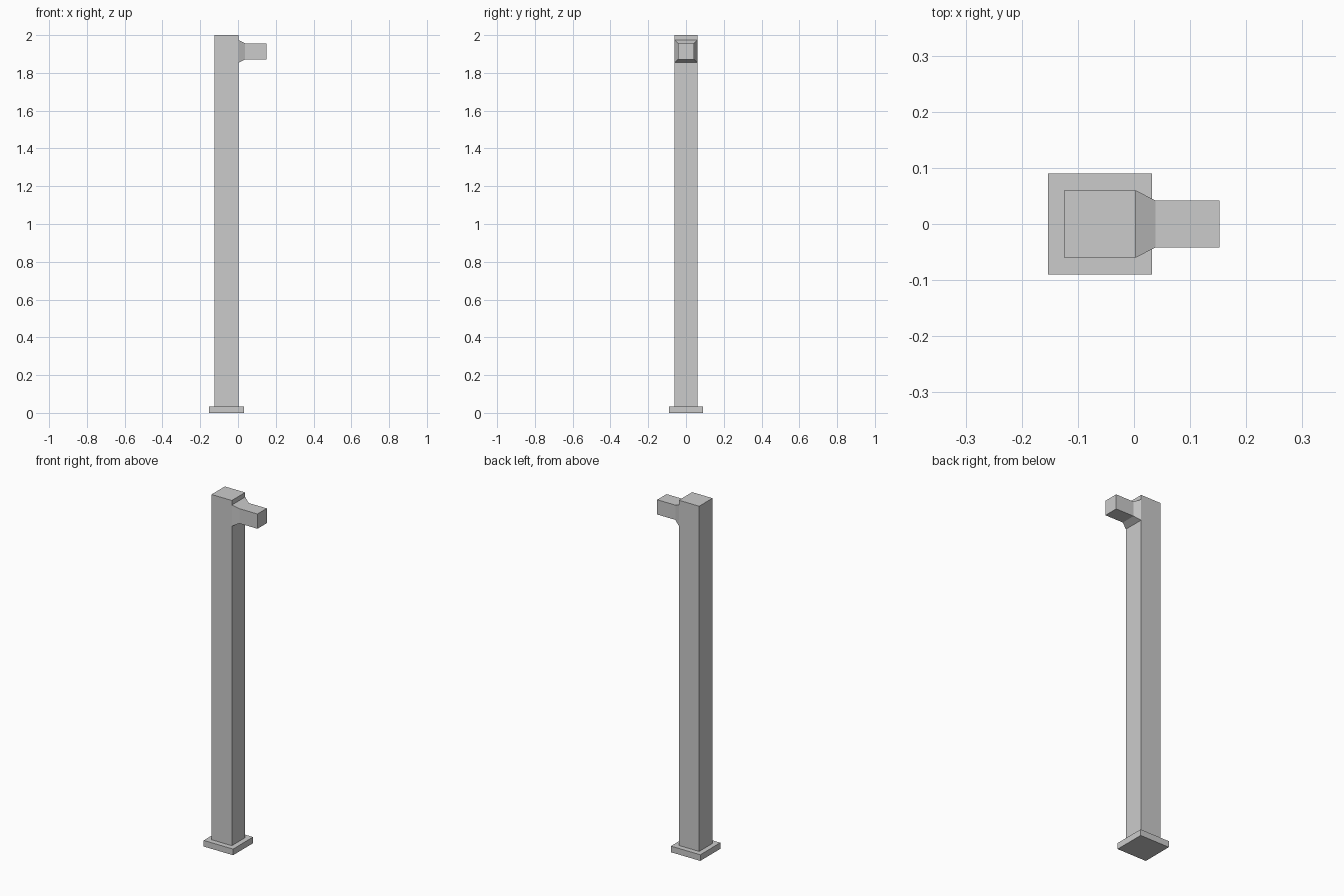
import bpy, bmesh

if "Cube" in bpy.data.objects:
    bpy.data.objects.remove(bpy.data.objects["Cube"])


def loft(name, rings):
    """Closed solid skinned through four-cornered rings."""
    bm = bmesh.new()
    loops = [[bm.verts.new(p) for p in ring] for ring in rings]
    for a, b in zip(loops, loops[1:]):
        for i in range(4):
            j = (i + 1) % 4
            bm.faces.new((a[i], a[j], b[j], b[i]))
    bm.faces.new(loops[0])
    bm.faces.new(loops[-1])
    bmesh.ops.recalc_face_normals(bm, faces=bm.faces)
    mesh = bpy.data.meshes.new(name)
    bm.to_mesh(mesh)
    bm.free()
    obj = bpy.data.objects.new(name, mesh)
    bpy.context.collection.objects.link(obj)
    return obj


CORNERS = ((-1, -1), (1, -1), (1, 1), (-1, 1))


def flat_ring(x0, x1, half_y, z):
    cx, hx = (x0 + x1) / 2, (x1 - x0) / 2
    return [(cx + hx * u, half_y * v, z) for u, v in CORNERS]


def upright_ring(x, half, cz):
    return [(x, half * u, cz + half * v) for u, v in CORNERS]


# Base plate
loft("base_plate", [flat_ring(-0.153, 0.032, 0.09, z) for z in (0, 0.035)])

# Tall square post
loft("post", [flat_ring(-0.125, 0.003, 0.06, z) for z in (0.035, 2.0)])

# Short arm with a flared root against the post
ARM_Z = 1.914
loft("arm", [upright_ring(x, half, ARM_Z)
             for x, half in ((0.003, 0.06), (0.038, 0.042), (0.152, 0.042))])
